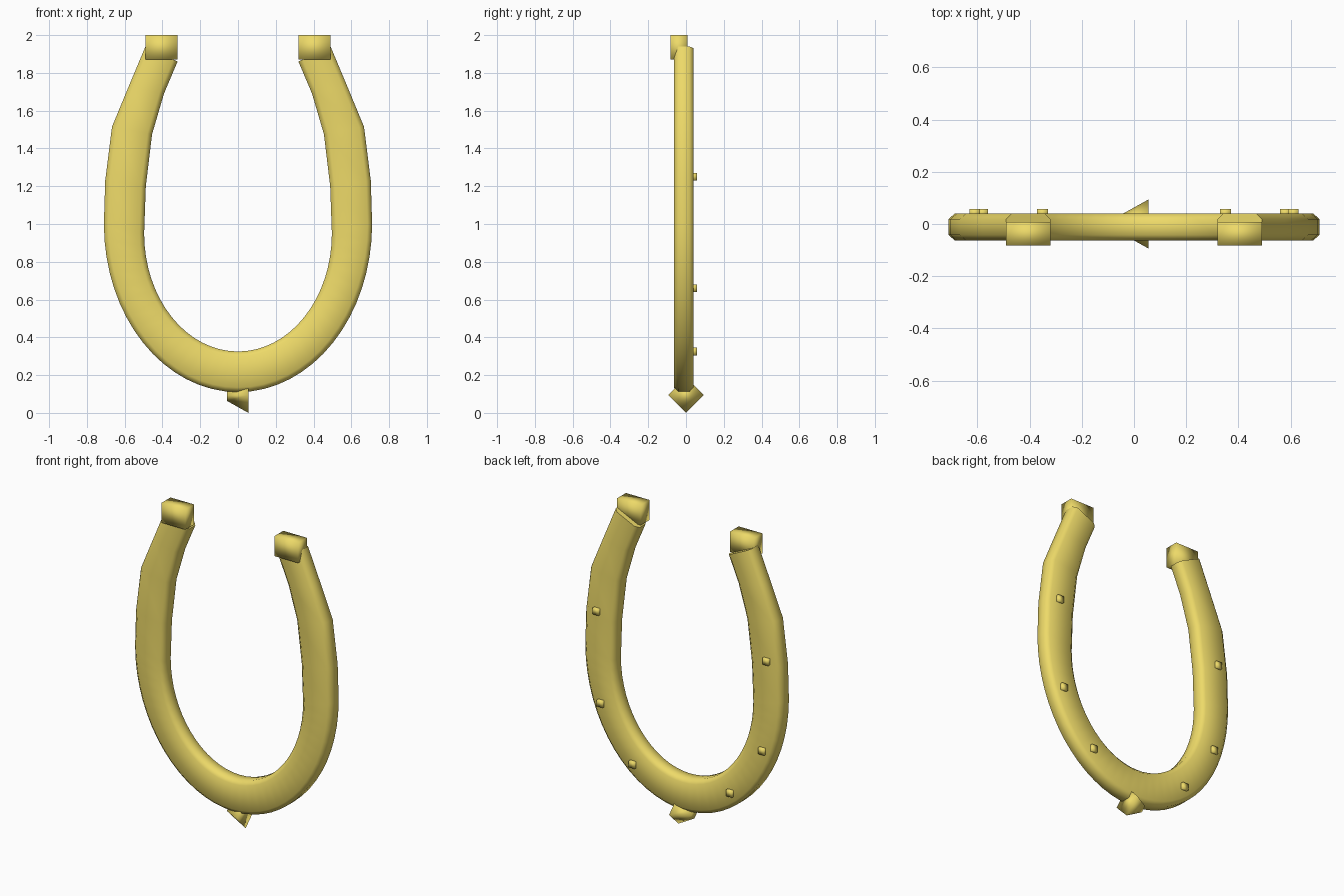
import bpy, bmesh
from math import sin, cos, pi, radians
from mathutils import Matrix, Vector

if "Cube" in bpy.data.objects:
    bpy.data.objects.remove(bpy.data.objects["Cube"])

gold = bpy.data.materials.new("gold")
gold.diffuse_color = (0.85, 0.70, 0.14, 1)
gold.use_nodes = True
gold.node_tree.nodes["Principled BSDF"].inputs["Base Color"].default_value = gold.diffuse_color


def make_object(name, bm, angle=None):
    bmesh.ops.recalc_face_normals(bm, faces=bm.faces[:])
    for f in bm.faces:
        f.smooth = True
    me = bpy.data.meshes.new(name)
    bm.to_mesh(me)
    bm.free()
    me.materials.append(gold)
    ob = bpy.data.objects.new(name, me)
    bpy.context.collection.objects.link(ob)
    if angle:
        bpy.ops.object.select_all(action='DESELECT')
        ob.select_set(True)
        bpy.context.view_layer.objects.active = ob
        bpy.ops.object.shade_smooth_by_angle(angle=radians(angle))
    return ob


def box(name, center, size):
    bm = bmesh.new()
    m = Matrix.Translation(center) @ Matrix.Diagonal((*size, 1))
    bmesh.ops.create_cube(bm, size=1, matrix=m)
    return make_object(name, bm)


# Horseshoe body: pairs of outer and inner edge points (x, z), toe to heel
N = 16
half = []
for i in range(N + 1):
    t = i / N * pi / 2
    half.append(((0.71 * sin(t), 1.0 - 0.89 * cos(t)),
                 (0.497 * sin(t), 0.95 - 0.625 * cos(t))))
half += [((0.703, 1.23), (0.488, 1.2)),
         ((0.667, 1.515), (0.455, 1.475)),
         ((0.578, 1.73), (0.392, 1.69)),
         ((0.49, 1.94), (0.32, 1.86))]
flip = lambda p: (-p[0], p[1])
sections = [(flip(o), flip(i)) for o, i in reversed(half[1:])] + half

# Sweep a chamfered bar section through the pairs
bm = bmesh.new()
rings = []
c = 0.025
for o, i in sections:
    O, I = Vector((o[0], 0, o[1])), Vector((i[0], 0, i[1]))
    d = (I - O).normalized()
    L = (I - O).length
    profile = [(0, -0.042), (c, -0.064), (L - c, -0.064), (L, -0.042),
               (L, 0.019), (L - c, 0.041), (c, 0.041), (0, 0.019)]
    rings.append([bm.verts.new(O + d * u + Vector((0, y, 0))) for u, y in profile])
for a, b in zip(rings, rings[1:]):
    for k in range(8):
        n = (k + 1) % 8
        bm.faces.new((a[k], a[n], b[n], b[k]))
bm.faces.new(rings[0])
bm.faces.new(rings[-1])
make_object("horseshoe_body", bm, 50)

# Heel blocks and nail heads, mirrored left and right
for side, s in (("left", -1), ("right", 1)):
    box("heel_block_" + side, (s * 0.405, -0.038, 1.935), (0.17, 0.09, 0.13))
    for n, (x, z) in enumerate([(0.61, 1.25), (0.58, 0.66), (0.35, 0.325)]):
        box(f"nail_head_{side}_{n + 1}", (s * x, 0.043, z), (0.042, 0.03, 0.042))

# Toe clip: four-sided tapered stud lying along x
bm = bmesh.new()
bmesh.ops.create_cone(bm, cap_ends=True, segments=4, radius1=0.03, radius2=0.094,
                      depth=0.115,
                      matrix=Matrix.Translation((-0.002, 0, 0.094)) @ Matrix.Rotation(pi / 2, 4, 'Y'))
for v in bm.verts:  # keep the diamond corners on the y and z axes
    r = 0.094 if v.co.x > 0 else 0.03
    dy, dz = v.co.y, v.co.z - 0.094
    if abs(abs(dy) - abs(dz)) < 0.01:
        v.co.y, v.co.z = (dy - dz) * 0.7071, 0.094 + (dy + dz) * 0.7071
make_object("toe_clip", bm)
